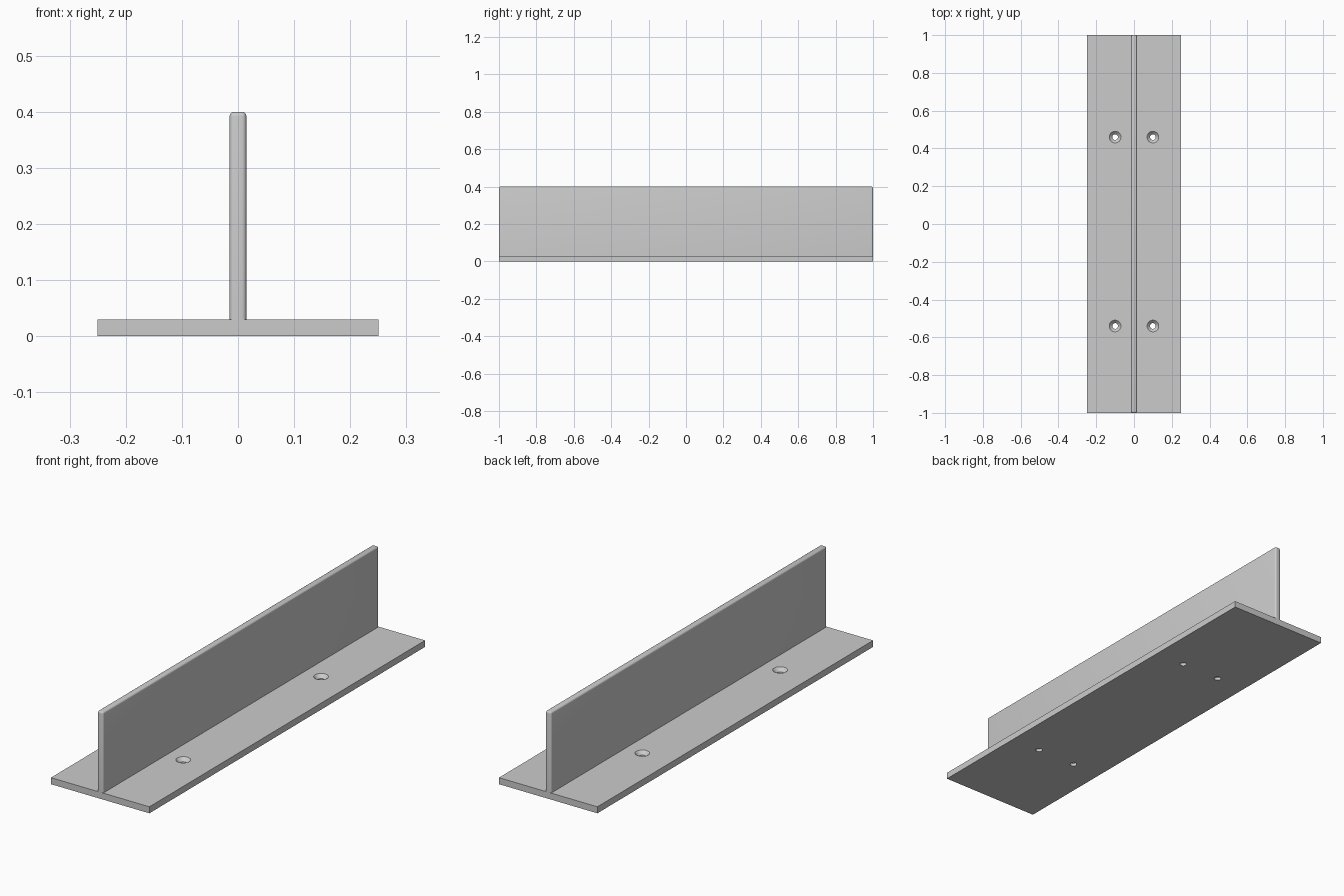
import bpy, bmesh, math

if "Cube" in bpy.data.objects:
    bpy.data.objects.remove(bpy.data.objects["Cube"])

grey = bpy.data.materials.new("steel_grey")
grey.diffuse_color = (0.6, 0.6, 0.6, 1)
grey.use_nodes = True
grey.node_tree.nodes["Principled BSDF"].inputs["Base Color"].default_value = grey.diffuse_color


def make_object(name, bm, material=None):
    bmesh.ops.recalc_face_normals(bm, faces=bm.faces)
    mesh = bpy.data.meshes.new(name)
    bm.to_mesh(mesh)
    bm.free()
    obj = bpy.data.objects.new(name, mesh)
    bpy.context.collection.objects.link(obj)
    if material:
        mesh.materials.append(material)
    return obj


def box(size, z0):
    bm = bmesh.new()
    bmesh.ops.create_cube(bm, size=1)
    bmesh.ops.scale(bm, vec=size, verts=bm.verts)
    bmesh.ops.translate(bm, vec=(0, 0, z0 + size[2] / 2), verts=bm.verts)
    return bm


def smooth(obj):
    bpy.ops.object.select_all(action='DESELECT')
    obj.select_set(True)
    bpy.context.view_layer.objects.active = obj
    bpy.ops.object.shade_smooth_by_angle(angle=math.radians(30))


# Countersunk screw cutters: (radius, z) rings stacked into one solid
PROFILE = [(0.015, -0.02), (0.015, 0.014), (0.031, 0.03), (0.031, 0.05)]
SIDES = 32
bm = bmesh.new()
for x in (-0.1, 0.1):
    for y in (-0.54, 0.46):
        rings = [[bm.verts.new((x + r * math.cos(2 * math.pi * i / SIDES),
                                y + r * math.sin(2 * math.pi * i / SIDES), z))
                  for i in range(SIDES)] for r, z in PROFILE]
        bm.faces.new(rings[0][::-1])
        bm.faces.new(rings[-1])
        for low, high in zip(rings, rings[1:]):
            for i in range(SIDES):
                j = (i + 1) % SIDES
                bm.faces.new((low[i], low[j], high[j], high[i]))
cutter = make_object("screw_hole_cutter", bm)
cutter.hide_render = True
cutter.hide_set(True)

# Base plate with four countersunk holes
plate = make_object("base_plate", box((0.5, 2, 0.03), 0), grey)
cut = plate.modifiers.new("screw_holes", 'BOOLEAN')
cut.operation = 'DIFFERENCE'
cut.solver = 'EXACT'
cut.object = cutter
bpy.context.view_layer.objects.active = plate
bpy.ops.object.modifier_apply(modifier=cut.name)
bpy.data.objects.remove(cutter)
smooth(plate)

# Upright web with rounded top and end edges
bm = box((0.03, 2, 0.37), 0.03)
edges = [e for e in bm.edges if any(v.co.z > 0.2 for v in e.verts)]
bmesh.ops.bevel(bm, geom=edges, offset=0.008, segments=4, profile=0.5,
                affect='EDGES', clamp_overlap=True)
web = make_object("upright_web", bm, grey)
smooth(web)
